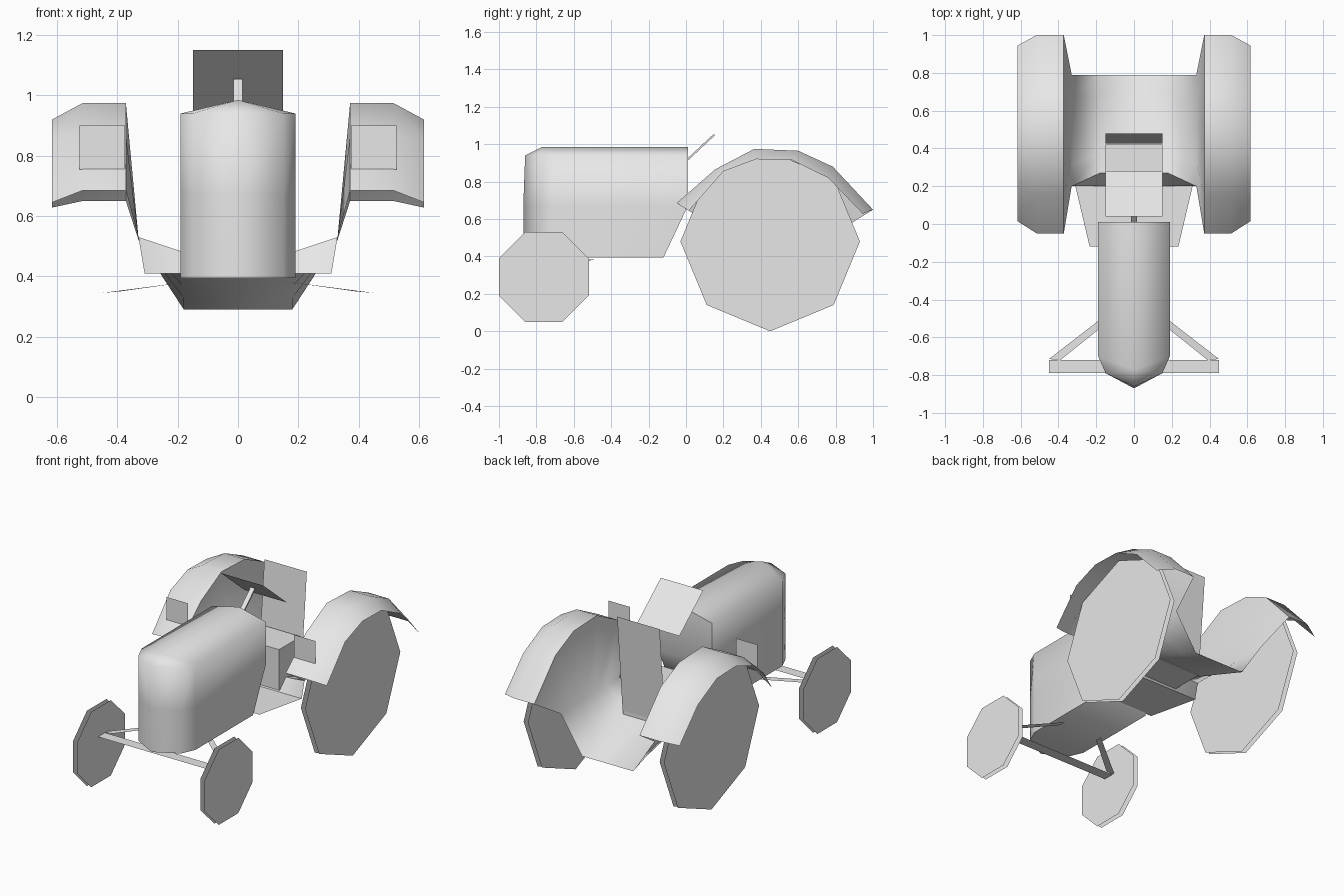
import bpy
import bmesh
from math import radians
from mathutils import Matrix, Vector

default_cube = bpy.data.objects.get("Cube")
if default_cube:
    bpy.data.objects.remove(default_cube, do_unlink=True)

# Single plain material
grey = bpy.data.materials.new("plain_grey")
grey.use_nodes = True
grey.diffuse_color = (0.8, 0.8, 0.8, 1)
grey.node_tree.nodes["Principled BSDF"].inputs["Base Color"].default_value = grey.diffuse_color


def finish(name, bm, mirrored=True, crease=None):
    """Turn a bmesh into an object, mirrored across the centre plane."""
    bmesh.ops.remove_doubles(bm, verts=bm.verts, dist=0.0005)
    bmesh.ops.recalc_face_normals(bm, faces=bm.faces)
    mesh = bpy.data.meshes.new(name)
    bm.to_mesh(mesh)
    bm.free()
    mesh.materials.append(grey)
    obj = bpy.data.objects.new(name, mesh)
    bpy.context.collection.objects.link(obj)
    if crease:
        mesh.shade_smooth()
        mesh.set_sharp_from_angle(angle=radians(crease))
    if mirrored:
        mirror = obj.modifiers.new("mirror", "MIRROR")
        mirror.merge_threshold = 0.001
    return obj


def sheet(name, rows, crease=None):
    """Thin surface lofted through rows of points, mirrored."""
    bm = bmesh.new()
    grid = [[bm.verts.new(point) for point in row] for row in rows]
    for near, far in zip(grid, grid[1:]):
        for i in range(len(near) - 1):
            bm.faces.new((near[i], near[i + 1], far[i + 1], far[i]))
    return finish(name, bm, crease=crease)


def box(name, centre, size, tilt=0):
    """Box with an optional tilt about the x axis."""
    bm = bmesh.new()
    place = Matrix.Translation(centre) @ Matrix.Rotation(radians(tilt), 4, "X")
    bmesh.ops.create_cube(bm, size=1, matrix=place @ Matrix.Diagonal((*size, 1)))
    return finish(name, bm, mirrored=False)


def wheel(name, centre, radius, turn):
    """Eight-sided wheel made of two parallel discs, without a tread."""
    bm = bmesh.new()
    for offset in (-0.015, 0.015):
        place = (Matrix.Translation(Vector(centre) + Vector((offset, 0, 0)))
                 @ Matrix.Rotation(radians(90), 4, "Y")
                 @ Matrix.Rotation(radians(turn), 4, "Z"))
        bmesh.ops.create_circle(bm, segments=8, radius=radius, cap_ends=True, matrix=place)
    return finish(name, bm)


def spread(x, start, end, count):
    """Evenly spaced points along a straight line at constant x."""
    first, last = Vector((x, *start)), Vector((x, *end))
    return [first.lerp(last, i / (count - 1)) for i in range(count)]


# Engine hood: pointed nose, slanted rear, gently ridged roof
def hood_ring(z, nose, rear):
    return [(0, nose, z), (.15, -.79, z), (.19, -.7, z), (.19, rear, z), (0, rear, z)]


floor_ring = hood_ring(.395, -.87, -.12)
ridge = [(0, -.77, .985)] * 3 + [(0, .01, .985)] * 2
sheet("engine_hood", [
    [(0, y, z) for x, y, z in floor_ring],
    floor_ring,
    hood_ring(.67, -.87, .01),
    hood_ring(.94, -.86, .01),
    ridge,
], crease=85)

# Rear fenders, their inner walls and the axle housing between them
arch = [(-.05, .685), (.155, .865), (.365, .975), (.6, .965), (.785, .88), (1, .65)]
rim = [(.015, .645), (.2, .855), (.375, .92), (.567, .915), (.76, .82), (.945, .628)]
count = len(arch)
sheet("rear_fenders_and_housing", [
    [(.617, y, z) for y, z in rim],
    [(.515, y, z) for y, z in arch],
    [(.372, y, z) for y, z in arch],
    spread(.33, (.2, .53), (.79, .52), count),
    spread(.18, (.27, .48), (.79, .29), count),
    spread(0, (.27, .48), (.79, .29), count),
], crease=75)

# Foot platform, rising at the back to meet the housing
sheet("foot_platform", [
    [(0, -.12, .41), (.18, -.12, .41), (.235, -.12, .41)],
    [(0, .2, .41), (.18, .2, .41), (.31, .2, .41)],
    [(0, .27, .48), (.18, .27, .48), (.33, .2, .53)],
], crease=30)

# Seat
box("seat", (0, .31, .55), (.3, .22, .26))
sheet("seat_back", [
    [(0, .425, .45), (.15, .425, .45)],
    [(0, .48, 1.07), (.15, .48, 1.07)],
])

# Steering
box("steering_shaft", (0, .075, .98), (.03, .21, .01), tilt=43)
sheet("steering_panel", [
    [(0, .04, 1.15), (.15, .04, 1.15)],
    [(0, .28, .95), (.15, .28, .95)],
])

# Lamp plates standing on the fender fronts
sheet("lamp_plates", [
    [(.375, .03, .755), (.525, .03, .755)],
    [(.375, .03, .9), (.525, .03, .9)],
])

# Front axle and its diagonal braces
sheet("front_axle", [
    [(0, -.79, .345), (.45, -.79, .345)],
    [(0, -.72, .345), (.45, -.72, .345)],
])
sheet("axle_braces", [
    [(.45, -.715, .345), (.14, -.475, .385)],
    [(.39, -.72, .35), (.14, -.52, .385)],
])

# Wheels
wheel("front_wheels", (.45, -.76, .29), .26, 22.5)
wheel("rear_wheels", (.48, .45, .48), .48, 0)
